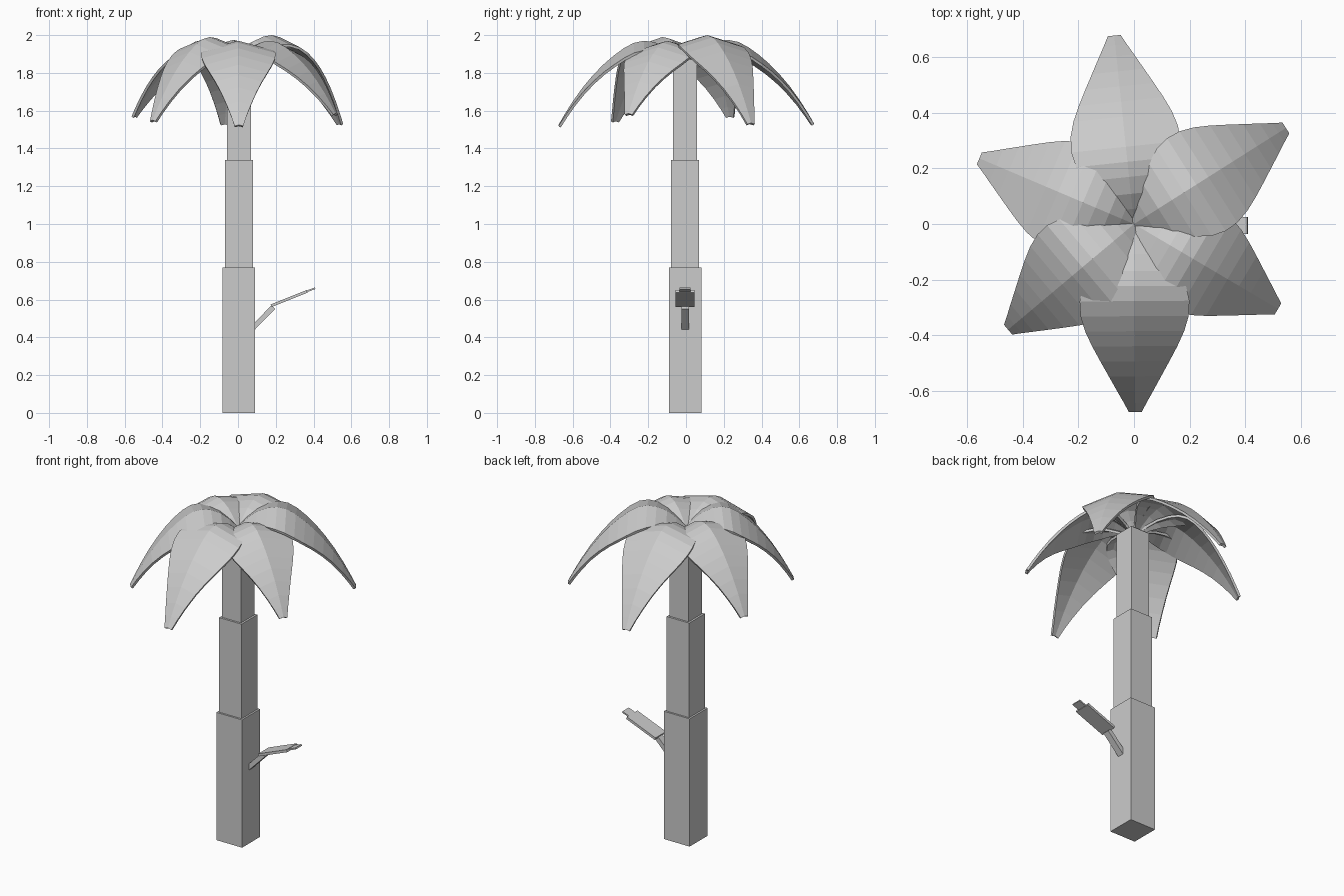
import bpy
from math import radians, cos, sin, atan2, hypot

if "Cube" in bpy.data.objects:
    bpy.data.objects.remove(bpy.data.objects["Cube"])

CX, CY = 0.005, -0.005  # trunk axis


def box(name, centre, size, pitch=0.0):
    bpy.ops.mesh.primitive_cube_add(size=1, location=centre, rotation=(0, -pitch, 0))
    ob = bpy.context.object
    ob.name = name
    ob.scale = size
    return ob


def slat(name, a, b, width, thick):
    """Flat bar in the xz plane from a to b."""
    dx, dz = b[0] - a[0], b[1] - a[1]
    return box(name, ((a[0] + b[0]) / 2, CY, (a[1] + b[1]) / 2),
               (hypot(dx, dz), width, thick), atan2(dz, dx))


# Stepped square trunk
for name, z0, z1, w in (("trunk_lower", 0, 0.77, 0.172),
                        ("trunk_middle", 0.77, 1.34, 0.15),
                        ("trunk_upper", 1.34, 1.87, 0.126)):
    box(name, (CX, CY, (z0 + z1) / 2), (w, w, z1 - z0))

# Small side shoot: stalk, blade, tip
slat("shoot_stalk", (0.06, 0.43), (0.187, 0.56), 0.04, 0.027)
slat("shoot_blade", (0.175, 0.567), (0.365, 0.643), 0.10, 0.015)
slat("shoot_tip", (0.35, 0.638), (0.408, 0.66), 0.06, 0.009)

# Frond outline: distance along frond, relative height (1 = peak, 0 = tip), half width
PROFILE = [(0.0, 0.74, 0.015), (0.08, 0.85, 0.055), (0.16, 0.935, 0.105),
           (0.25, 0.985, 0.155), (0.33, 1.0, 0.185), (0.41, 0.975, 0.197),
           (0.49, 0.91, 0.194), (0.57, 0.82, 0.178), (0.65, 0.715, 0.153),
           (0.73, 0.59, 0.124), (0.81, 0.445, 0.094), (0.89, 0.275, 0.064),
           (0.95, 0.13, 0.041), (1.0, 0.0, 0.023)]


def frond(name, angle, reach, peak, tip):
    c, s = cos(radians(angle)), sin(radians(angle))
    verts, faces = [], []
    for t, h, w in PROFILE:
        r, z = t * reach, tip + h * (peak - tip)
        for side in (1, 0, -1):
            y = side * w
            verts.append((r * c - y * s, r * s + y * c, z - abs(y) * 0.27))
    for i in range(len(PROFILE) - 1):
        for k in (0, 1):
            a = 3 * i + k
            faces.append((a, a + 1, a + 4, a + 3))
    me = bpy.data.meshes.new(name)
    me.from_pydata(verts, [], faces)
    ob = bpy.data.objects.new(name, me)
    bpy.context.collection.objects.link(ob)
    mod = ob.modifiers.new("thickness", 'SOLIDIFY')
    mod.thickness = 0.014
    mod.offset = -1


# Crown of six drooping fronds
for i, spec in enumerate([(96, 0.68, 1.975, 1.535), (32.3, 0.645, 2.0, 1.535),
                          (-30.5, 0.60, 1.97, 1.585), (-89.6, 0.675, 1.97, 1.525),
                          (-140, 0.59, 1.99, 1.55), (157, 0.603, 1.975, 1.575)]):
    frond(f"frond_{i + 1}", *spec)
